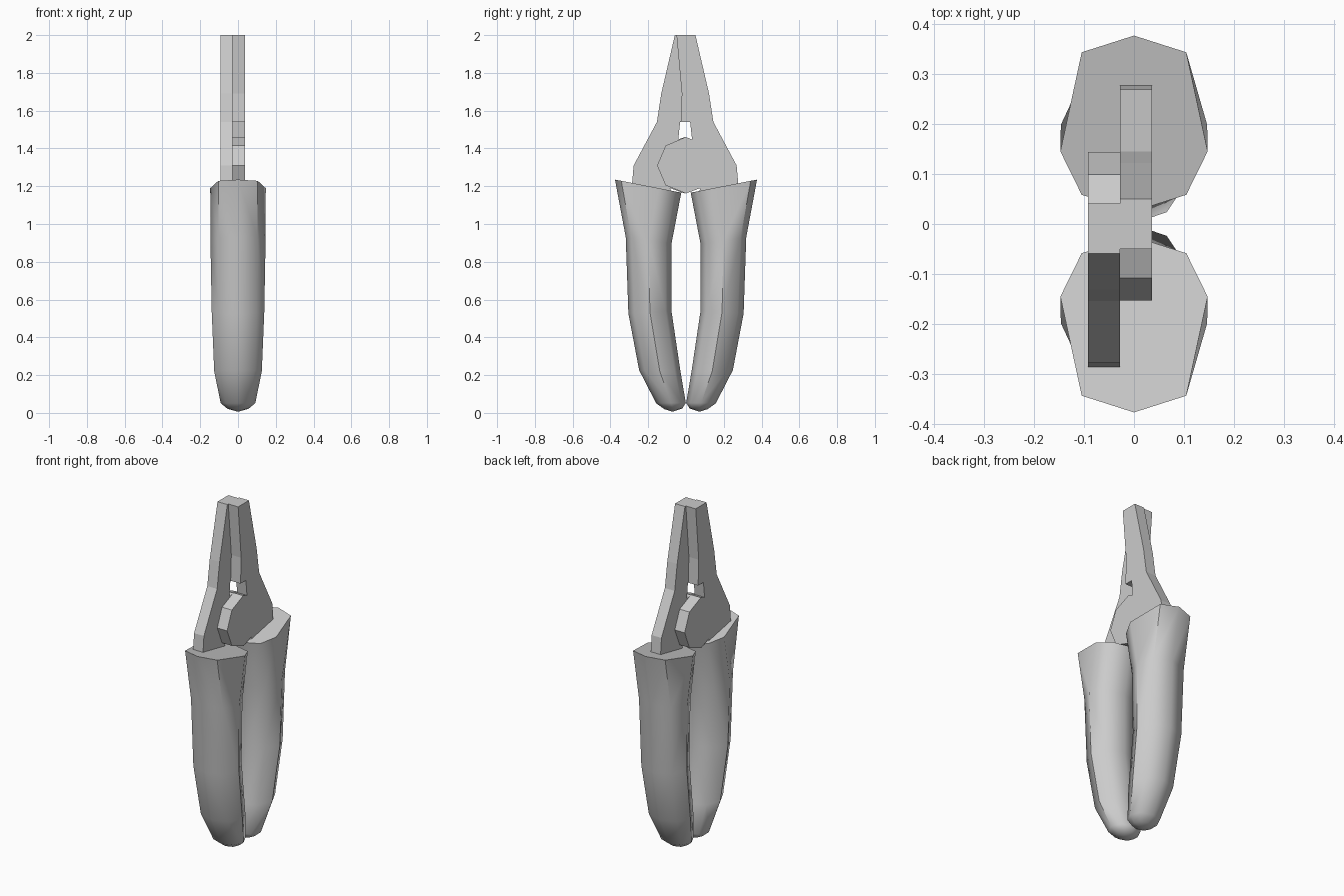
import bpy, bmesh
from math import radians

if "Cube" in bpy.data.objects:
    bpy.data.objects.remove(bpy.data.objects["Cube"])


def finish(bm, name, smooth=False):
    bmesh.ops.recalc_face_normals(bm, faces=bm.faces)
    mesh = bpy.data.meshes.new(name)
    bm.to_mesh(mesh)
    bm.free()
    obj = bpy.data.objects.new(name, mesh)
    bpy.context.collection.objects.link(obj)
    if smooth:
        bpy.ops.object.select_all(action='DESELECT')
        obj.select_set(True)
        bpy.context.view_layer.objects.active = obj
        bpy.ops.object.shade_smooth_by_angle(angle=radians(50))


# Jaw outline in (y, z): nose, shoulder, shank inside the grip, round pivot, notch
JAW = [(-.05, 2), (.05, 2), (.122, 1.69), (.145, 1.54), (.268, 1.31), (.285, 1.12),
       (.06, 1.12), (.075, 1.19), (0, 1.162), (-.108, 1.205), (-.153, 1.31),
       (-.108, 1.415), (-.003, 1.46), (.032, 1.448), (.022, 1.54), (-.028, 1.54),
       (-.022, 1.69)]


def jaw(name, x0, x1, flip):
    bm = bmesh.new()
    pts = [(-.009 - y if flip else y, z) for y, z in JAW]
    face = bm.faces.new([bm.verts.new((x0, y, z)) for y, z in pts])
    ext = bmesh.ops.extrude_face_region(bm, geom=[face], use_keep_orig=True)
    for v in ext['geom']:
        if isinstance(v, bmesh.types.BMVert):
            v.co.x = x1
    finish(bm, name)


# Grip sections: inner y, z; outer y, z; half width, mid-side y, diagonal spread
GRIP = [(.025, 1.166, .376, 1.235, .147, .145, .81),
        (.077, .895, .319, .93, .146, .198, .75),
        (.077, .54, .305, .526, .139, .191, .73),
        (.029, .217, .248, .226, .126, .139, .72),
        (.001, .053, .158, .051, .092, .080, .71),
        (.019, .024, .115, .020, .056, .068, .71)]


def grip(name, s):
    bm = bmesh.new()
    rings = []
    for y0, z0, y1, z1, w, ym, d in GRIP:
        mid, half = (y0 + y1) / 2, (y1 - y0) / 2
        section = [(0, y1), (.71 * w, mid + d * half), (w, ym), (.71 * w, mid - d * half),
                   (0, y0), (-.71 * w, mid - d * half), (-w, ym), (-.71 * w, mid + d * half)]
        rings.append([bm.verts.new((x, s * y, z0 + (z1 - z0) * (y - y0) / (y1 - y0)))
                      for x, y in section])
    for a, b in zip(rings, rings[1:]):
        for i in range(8):
            j = (i + 1) % 8
            bm.faces.new((a[i], a[j], b[j], b[i]))
    # flat top and rounded end
    bm.faces.new(rings[0])
    tip = bm.verts.new((0, s * .07, .006))
    for i in range(8):
        bm.faces.new((rings[-1][i], rings[-1][(i + 1) % 8], tip))
    finish(bm, name, smooth=True)


# Two overlapping jaw plates and two mirrored grips
jaw("right_jaw", -.028, .036, False)
jaw("left_jaw", -.092, -.028, True)
grip("right_grip", 1)
grip("left_grip", -1)
